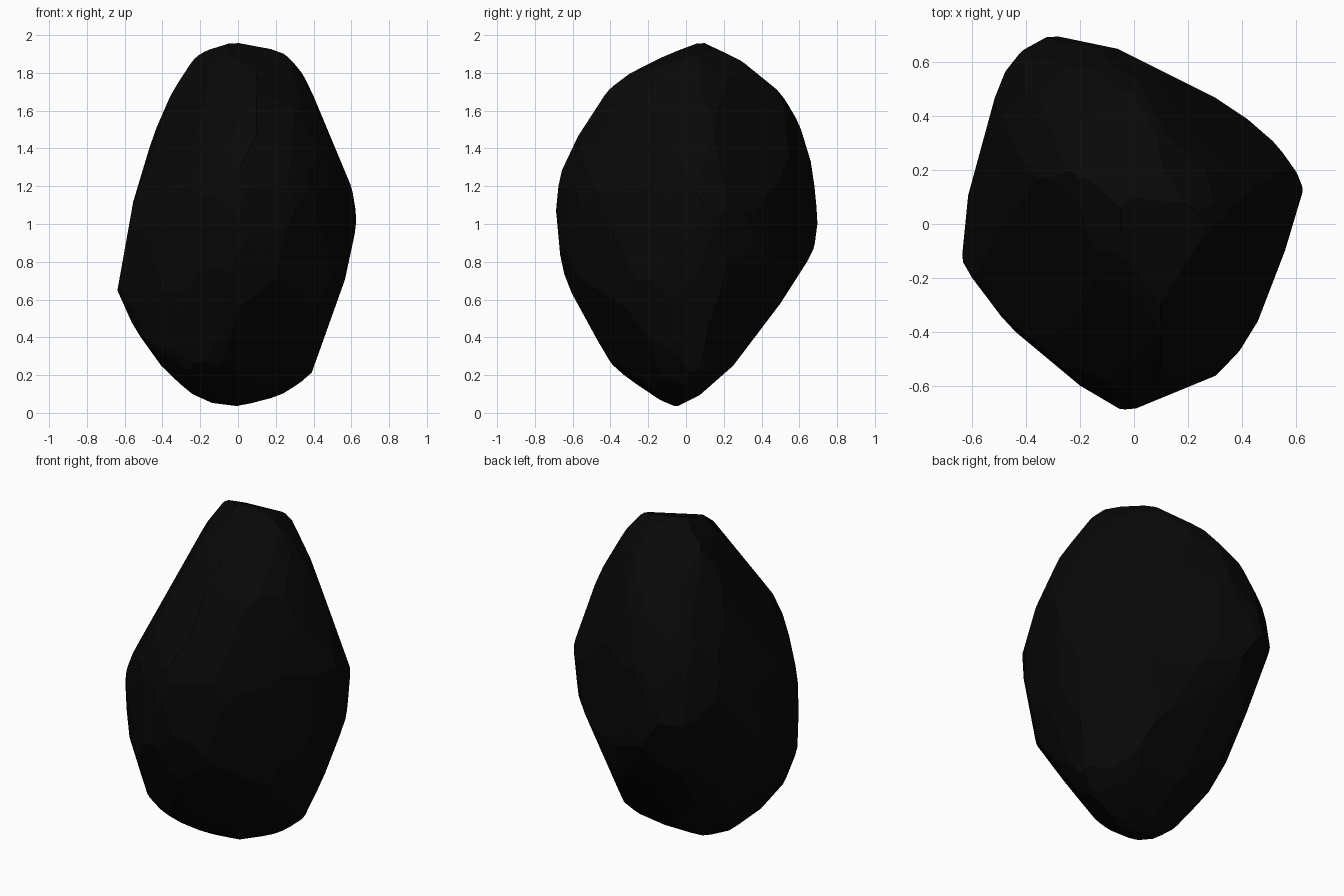
import bpy, bmesh
from math import radians, sin, cos, sqrt, pi
from mathutils import Vector

if "Cube" in bpy.data.objects:
    bpy.data.objects.remove(bpy.data.objects["Cube"], do_unlink=True)

# Coal black material
coal = bpy.data.materials.new("coal_black")
coal.use_nodes = True
coal.diffuse_color = (0.0025, 0.0025, 0.0025, 1)
shader = coal.node_tree.nodes["Principled BSDF"]
shader.inputs["Base Color"].default_value = (0.0025, 0.0025, 0.0025, 1)
shader.inputs["Roughness"].default_value = 0.9

# Carving profiles, counter-clockwise, measured from the middle of the rock
FRONT = [(-.13, -1), (.25, -.95), (.35, -.9), (.6, -.2), (.635, 0), (.62, .15),
         (.29, .94), (-.13, 1), (-.28, .9), (-.38, .7), (-.47, .4), (-.54, .2),
         (-.64, -.36), (-.63, -.45), (-.53, -.6), (-.39, -.78), (-.19, -.97)]
SIDE = [(-.08, -1), (0, -.97), (.25, -.75), (.5, -.42), (.66, -.17),
        (.7, -.07), (.69, .1), (.67, .3), (.6, .53), (.5, .7), (.26, .94),
        (.14, 1), (0, 1), (-.23, .88), (-.42, .73), (-.5, .63), (-.7, .27),
        (-.7, .2), (-.66, -.23), (-.63, -.32), (-.39, -.76), (-.22, -.9)]
TOP = [(.635, .15), (.57, .26), (.42, .39), (.3, .47), (-.06, .65), (-.3, .7),
       (-.38, .7), (-.46, .61), (-.52, .46), (-.61, .16), (-.64, -.14),
       (-.56, -.27), (-.44, -.4), (-.2, -.6), (-.03, -.7), (.31, -.56),
       (.38, -.49), (.46, -.36), (.56, -.1)]
FRONT_CORNER = [(-.08, -.92), (.21, -.93), (.33, -.88), (.57, -.33), (.6, .02),
                (.39, .62), (.28, .86), (-.03, .94), (-.07, .93), (-.26, .66),
                (-.39, .44), (-.56, .1), (-.6, .03), (-.6, -.1),
                (-.58, -.36), (-.48, -.7), (-.35, -.8), (-.15, -.91)]
BACK_CORNER = [(.16, -.92), (.4, -.75), (.52, -.62), (.59, -.44), (.6, -.22),
               (.6, -.06), (.56, .28), (.5, .38), (.16, .81), (.1, .85),
               (-.26, .88), (-.44, .58), (-.61, .2), (-.57, -.16),
               (-.54, -.23), (-.39, -.67), (-.33, -.75), (-.22, -.81)]
UNDERSIDE = [(.05, -.93), (.19, -.88), (.31, -.75), (.41, -.64), (.5, -.48),
             (.61, -.21), (.73, .12), (.7, .33), (.56, .6), (.37, .77),
             (.05, .93), (-.2, .88), (-.4, .63), (-.53, .35), (-.6, .1),
             (-.59, -.03), (-.52, -.39), (-.2, -.8), (-.12, -.86)]

# Profile, turn about z and tilt of each carving direction, in degrees
CARVINGS = [(FRONT, 0, 0), (SIDE, 90, 0), (TOP, 0, 90),
            (FRONT_CORNER, 37, 22), (BACK_CORNER, 217, 22), (UNDERSIDE, 141, -27)]


def cleave(bm, point, normal):
    """Split off everything beyond a plane and close the cut."""
    cut = bmesh.ops.bisect_plane(
        bm, geom=bm.verts[:] + bm.edges[:] + bm.faces[:], dist=1e-5,
        plane_co=point, plane_no=normal, clear_outer=True)["geom_cut"]
    rim = [e for e in cut if isinstance(e, bmesh.types.BMEdge) and e.is_boundary]
    if len(rim) > 2:
        bmesh.ops.edgeloop_fill(bm, edges=rim)


def carve(bm, profile, turn, tilt):
    """Cleave along every edge of a profile; return the carving direction."""
    a, e = radians(turn), radians(tilt)
    axis = Vector((sin(a) * cos(e), -cos(a) * cos(e), sin(e)))
    right = Vector((cos(a), sin(a), 0))
    up = axis.cross(right)
    for p, q in zip(profile, profile[1:] + profile[:1]):
        normal = right * (q[1] - p[1]) - up * (q[0] - p[0])
        cleave(bm, right * p[0] + up * p[1], normal.normalized())
    return axis


# Rock, carved from a solid block
bm = bmesh.new()
bmesh.ops.create_cube(bm, size=2.2)
axes = [carve(bm, *carving) for carving in CARVINGS]

# Worn corners, knocked off where the carvings left sharp ridges
CHIPS = 120
for i in range(CHIPS):
    z = 1 - (2 * i + 1) / CHIPS
    angle = i * pi * (3 - sqrt(5))
    r = sqrt(1 - z * z)
    n = Vector((r * cos(angle), r * sin(angle), z))
    wear = .15 * min(abs(n.dot(axis)) for axis in axes)
    reach = max(v.co.dot(n) for v in bm.verts)
    cleave(bm, n * (reach - wear), n)

# Clean closed shell of flat facets, standing on the ground
shell = bmesh.new()
for v in bm.verts:
    shell.verts.new(v.co + Vector((0, 0, 1)))
bm.free()
bmesh.ops.remove_doubles(shell, verts=shell.verts, dist=.008)
bmesh.ops.convex_hull(shell, input=shell.verts)
bmesh.ops.delete(shell, geom=[v for v in shell.verts if not v.link_faces],
                 context='VERTS')
bmesh.ops.recalc_face_normals(shell, faces=shell.faces)

mesh = bpy.data.meshes.new("rock")
shell.to_mesh(mesh)
shell.free()
mesh.materials.append(coal)
rock = bpy.data.objects.new("rock", mesh)
bpy.context.collection.objects.link(rock)
